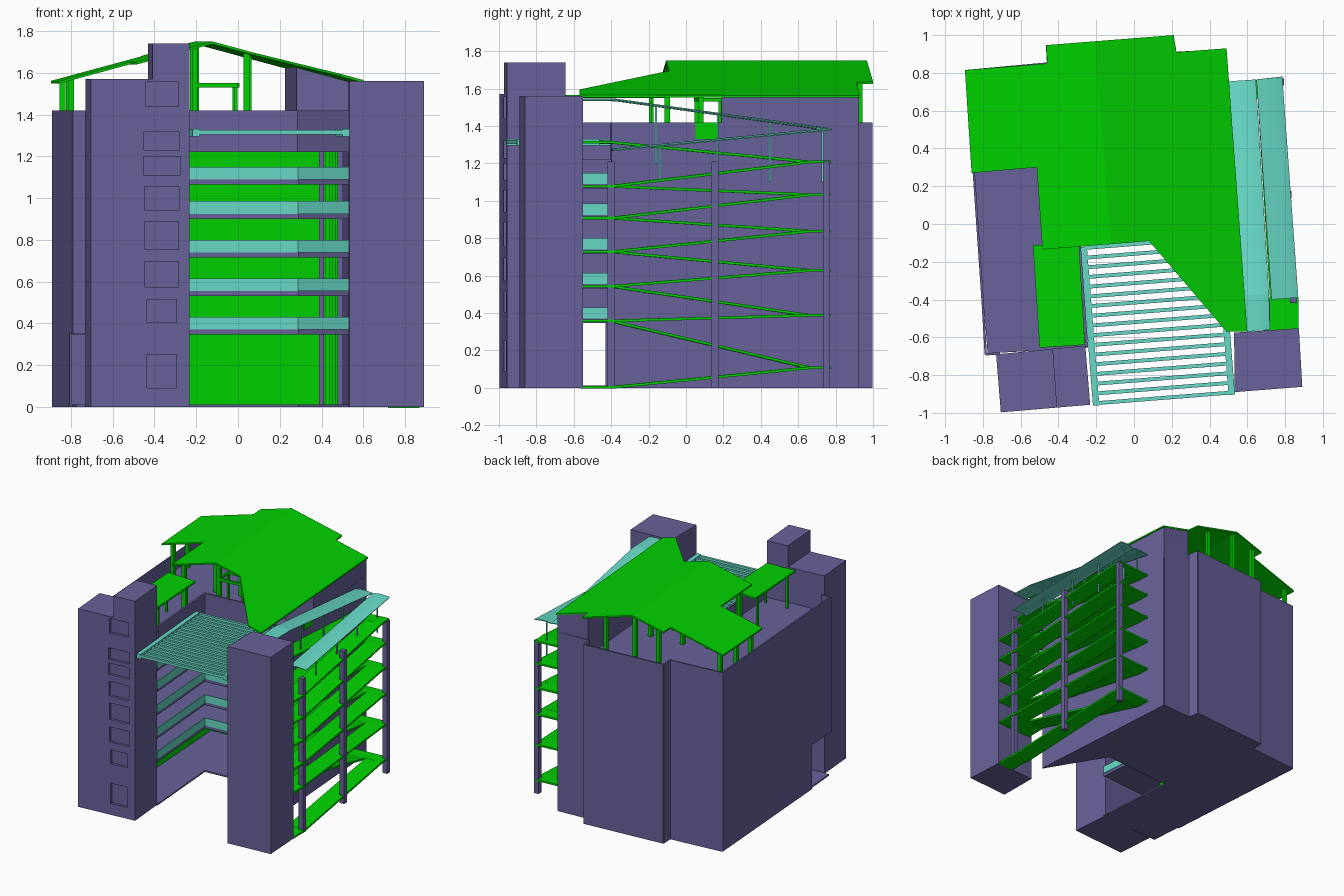
import bpy, bmesh, math
from mathutils import Vector

if "Cube" in bpy.data.objects:
    bpy.data.objects.remove(bpy.data.objects["Cube"])

def material(name, rgb):
    m = bpy.data.materials.new(name)
    m.diffuse_color = (*rgb, 1)
    m.use_nodes = True
    m.node_tree.nodes["Principled BSDF"].inputs["Base Color"].default_value = m.diffuse_color
    return m

PURPLE = material("purple_wall", (0.14, 0.122, 0.325))
GREEN = material("bright_green", (0.0, 0.64, 0.0))
TEAL = material("teal", (0.135, 0.70, 0.57))
A = math.radians(4.5)          # plan rotation of the building
CA, SA = math.cos(A), math.sin(A)

def plan(u, v):
    return (u * CA - v * SA, u * SA + v * CA)

def finish(name, bm, mat):
    bmesh.ops.recalc_face_normals(bm, faces=bm.faces)
    me = bpy.data.meshes.new(name)
    bm.to_mesh(me)
    bm.free()
    me.materials.append(mat)
    ob = bpy.data.objects.new(name, me)
    bpy.context.collection.objects.link(ob)
    return ob

def add_solid(bm, low, high):
    """Closed solid between two matching rings of 3D points."""
    a = [bm.verts.new(p) for p in low]
    b = [bm.verts.new(p) for p in high]
    n = len(a)
    bm.faces.new(a[::-1])
    bm.faces.new(b)
    for i in range(n):
        j = (i + 1) % n
        bm.faces.new((a[i], a[j], b[j], b[i]))

def prism(name, pts, z0, z1, mat):
    bm = bmesh.new()
    top = z1 if callable(z1) else (lambda x, y: z1)
    add_solid(bm, [(x, y, z0) for x, y in pts], [(x, y, top(x, y)) for x, y in pts])
    return finish(name, bm, mat)

def bars(name, segs, mat, width, z0, z1):
    """Upright boxes along plan segments."""
    bm = bmesh.new()
    for p, q in segs:
        p, q = Vector(p), Vector(q)
        d = (q - p).normalized()
        s = Vector((-d.y, d.x)) * width / 2
        ring = (p - s, q - s, q + s, p + s)
        add_solid(bm, [(v.x, v.y, z0) for v in ring], [(v.x, v.y, z1) for v in ring])
    return finish(name, bm, mat)

def chain(pts):
    return list(zip(pts[:-1], pts[1:]))

def posts(name, spots, mat, w, z0, z1):
    bm = bmesh.new()
    for x, y in spots:
        top = z1(x, y) if callable(z1) else z1
        ring = [(x + i * w / 2, y + j * w / 2) for i, j in ((-1, -1), (1, -1), (1, 1), (-1, 1))]
        add_solid(bm, [(a, b, z0) for a, b in ring], [(a, b, top) for a, b in ring])
    return finish(name, bm, mat)

def roof_z(x, y):
    return 1.75 - 0.27 * abs(x * CA + y * SA + 0.13)

# Outer walls, with a low passage at the front of the left side
shell = [(-0.80, -0.43), (-0.885, 0.81), (-0.455, 0.85), (-0.46, 0.94), (0.20, 0.99),
         (0.215, 0.905), (0.475, 0.92), (0.565, -0.40)]
bars("outer_walls", chain(shell), PURPLE, 0.012, 0, 1.42)
bars("passage_lintel", chain([(-0.71, -0.685), (-0.785, -0.69), (-0.80, -0.43)]), PURPLE, 0.012, 0.35, 1.42)

# Floors around the open court
court = [(-0.25, -0.655), (-0.298, 0.01), (0.29, 0.055), (0.565, -0.40)]
floor = [(-0.775, -0.685), (-0.795, -0.43)] + shell[1:] + court[::-1][1:]
prism("ground_floor", floor, 0, 0.012, PURPLE)
levels = [0.37, 0.555, 0.74, 0.925, 1.09]
for i, z in enumerate(levels):
    prism(f"gallery_floor_{i+1}", floor, z - 0.024, z, PURPLE)
    bars(f"balustrade_{i+1}", chain(court), TEAL, 0.008, z, z + 0.06)
prism("terrace", floor, 1.22, 1.29, PURPLE)
bars("court_parapet", chain(court), PURPLE, 0.015, 1.22, 1.42)
bars("inner_walls", chain([(-0.60, -0.40), (-0.66, 0.60), (0.48, 0.68)]), GREEN, 0.015, 0.012, 1.22)
posts("gallery_columns", [(0.40, 0.35), (0.49, 0.2)], PURPLE, 0.025, 0, 1.22)
posts("gallery_green_columns", [(0.43, 0.3), (0.46, 0.05)], GREEN, 0.02, 0, 1.22)

# Front towers
tower = prism("left_tower", [(-0.705, -0.997), (-0.232, -0.957), (-0.258, -0.645), (-0.73, -0.69)], 0, 1.57, PURPLE)
prism("left_tower_top", [(-0.41, -0.972), (-0.232, -0.957), (-0.258, -0.645), (-0.432, -0.66)], 1.57, 1.74, PURPLE)
prism("right_tower", [(0.533, -0.89), (0.891, -0.862), (0.873, -0.552), (0.53, -0.575)], 0, 1.56, PURPLE)

# Recessed windows in the left tower
bm = bmesh.new()
for z0, z1, h in ((0.09, 0.25, 0.07), (0.405, 0.515, 0.07), (0.575, 0.695, 0.08), (0.755, 0.885, 0.08),
                  (0.94, 1.055, 0.083), (1.11, 1.20, 0.088), (1.23, 1.32, 0.086), (1.44, 1.555, 0.079)):
    ring = [(-0.365 - h, -1.05), (-0.365 + h, -1.05), (-0.365 + h, -0.949 + h * 0.08), (-0.365 - h, -0.949 - h * 0.08)]
    add_solid(bm, [(x, y, z0) for x, y in ring], [(x, y, z1) for x, y in ring])
cutter = finish("window_cutter", bm, PURPLE)
cutter.hide_render = True
cutter.hide_viewport = True
mod = tower.modifiers.new("windows", "BOOLEAN")
mod.object = cutter
mod.operation = "DIFFERENCE"
mod.solver = "EXACT"

# Rooftop room on the right and the terrace door beside it
prism("rooftop_room", [(0.28, 0.19), (0.53, 0.19), (0.48, 0.925), (0.225, 0.905)], 1.29,
      lambda x, y: roof_z(x, y) - 0.01, PURPLE)
bars("terrace_door", [((0.542, 0.05), (0.533, 0.17))], GREEN, 0.008, 1.33, 1.42)

# Large pitched roof, folded along the ridge
outline = [(-0.895, 0.815), (-0.46, 0.85), (-0.465, 0.947), (0.21, 1.0), (0.225, 0.91), (0.49, 0.93),
           (0.60, -0.57), (0.49, -0.57), (0.08, -0.09), (-0.29, -0.12), (-0.485, -0.135),
           (-0.515, 0.30), (-0.86, 0.27)]
bm = bmesh.new()
add_solid(bm, [(x, y, 0) for x, y in outline], [(x, y, 0.012) for x, y in outline])
bmesh.ops.bisect_plane(bm, geom=bm.verts[:] + bm.edges[:] + bm.faces[:],
                       plane_co=(*plan(-0.13, 0), 0), plane_no=(CA, SA, 0))
for v in bm.verts:
    v.co.z += roof_z(v.co.x, v.co.y) - 0.012
finish("main_roof", bm, GREEN)
posts("roof_posts", [(-0.84, 0.77), (-0.81, 0.53), (-0.80, 0.33), (-0.40, 0.91), (-0.20, 0.92), (0.05, 0.93),
                     (-0.40, -0.10), (-0.205, 0.06), (0.04, 0.08), (-0.40, 0.30), (-0.215, 0.35), (0.05, 0.37)],
      GREEN, 0.028, 1.29, lambda x, y: roof_z(x, y) - 0.008)
bars("roof_frame", [((-0.20, 0.05), (0.0, 0.065)), ((-0.21, 0.18), (-0.01, 0.195)),
                    ((-0.20, 0.05), (-0.21, 0.18)), ((0.0, 0.065), (-0.01, 0.195))], GREEN, 0.015, 1.53, 1.55)
posts("roof_frame_posts", [(-0.20, 0.06), (-0.01, 0.075), (-0.21, 0.18), (-0.02, 0.195)], GREEN, 0.015, 1.29, 1.54)

# Small flat canopy on the left wing
prism("small_canopy", [(-0.50, -0.655), (-0.26, -0.64), (-0.29, -0.12), (-0.535, -0.11)], 1.55, 1.565, GREEN)
posts("small_canopy_posts", [(-0.48, -0.58), (-0.30, -0.57), (-0.50, -0.18), (-0.32, -0.19)], GREEN, 0.015, 1.29, 1.555)

# Slatted pergola over the court
bars("pergola_slats", [(plan(-0.27, -0.93 + i * 0.0515), plan(0.45, -0.93 + i * 0.0515)) for i in range(17)],
     TEAL, 0.02, 1.305, 1.325)
bars("pergola_beams", [(plan(u, -0.942), plan(u, v)) for u, v in ((-0.275, -0.1), (0.445, -0.5))],
     TEAL, 0.034, 1.295, 1.33)

# Zigzag ramps: outer flights climb to the back, inner flights return
front_z = [0.01, 0.365, 0.55, 0.735, 0.915, 1.085, 1.32]
back_z = [0.115, 0.395, 0.635, 0.845, 1.04, 1.215]
T = 0.014

def ramp(bm, left0, right0, z0, left1, right1, z1):
    ring = [(*left0, z0), (*right0, z0), (*right1, z1), (*left1, z1)]
    add_solid(bm, [(x, y, z - T) for x, y, z in ring], ring)

bm = bmesh.new()
OF, IF = ((0.72, -0.40), (0.865, -0.39)), ((0.56, -0.41), (0.715, -0.40))
OB, IB = ((0.655, 0.66), (0.79, 0.67)), ((0.50, 0.65), (0.65, 0.66))
for i, z in enumerate(front_z):
    left = 0.73 if i == 0 else 0.56
    right = 0.72 if i == 6 else 0.87
    ramp(bm, (left, -0.565), (right, -0.56), z, (left, -0.40), (right, -0.39), z)
for i, z in enumerate(back_z):
    ramp(bm, *OF, front_z[i], *OB, z)
    ramp(bm, *IF, front_z[i + 1], *IB, z)
    ramp(bm, IB[0], OB[1], z, (0.495, 0.75), (0.78, 0.775), z)
finish("ramps", bm, GREEN)
posts("ramp_columns", [(0.775, 0.752), (0.815, 0.155), (0.845, -0.40)], PURPLE, 0.038, 0, 1.21)

# Gently arched canopies above the ramps
def arch(name, stations):
    bm = bmesh.new()
    rows = []
    for (x0, y0), (x1, y1), z in stations:
        rows.append([bm.verts.new((x0 + (x1 - x0) * t / 8, y0 + (y1 - y0) * t / 8,
                                   z - 0.008 * (t / 4 - 1) ** 2)) for t in range(9)])
    for a, b in zip(rows[:-1], rows[1:]):
        for i in range(8):
            bm.faces.new((a[i], a[i + 1], b[i + 1], b[i]))
    ob = finish(name, bm, TEAL)
    ob.modifiers.new("thickness", "SOLIDIFY").thickness = 0.006

arch("inner_canopy", [((0.60, -0.57), (0.72, -0.56), 1.548), ((0.585, -0.38), (0.715, -0.37), 1.546),
                      ((0.50, 0.755), (0.645, 0.765), 1.39)])
arch("outer_canopy", [((0.728, -0.40), (0.87, -0.39), 1.28), ((0.648, 0.765), (0.785, 0.78), 1.39)])
posts("inner_canopy_posts", [(0.66, -0.16), (0.63, 0.17), (0.60, 0.45), (0.58, 0.73)], TEAL, 0.01, 1.2,
      lambda x, y: 1.54 - 0.137 * (y + 0.38))
posts("outer_canopy_posts", [(0.78, -0.14), (0.75, 0.17), (0.73, 0.45), (0.71, 0.73)], TEAL, 0.01, 1.1,
      lambda x, y: 1.27 + 0.095 * (y + 0.4))
